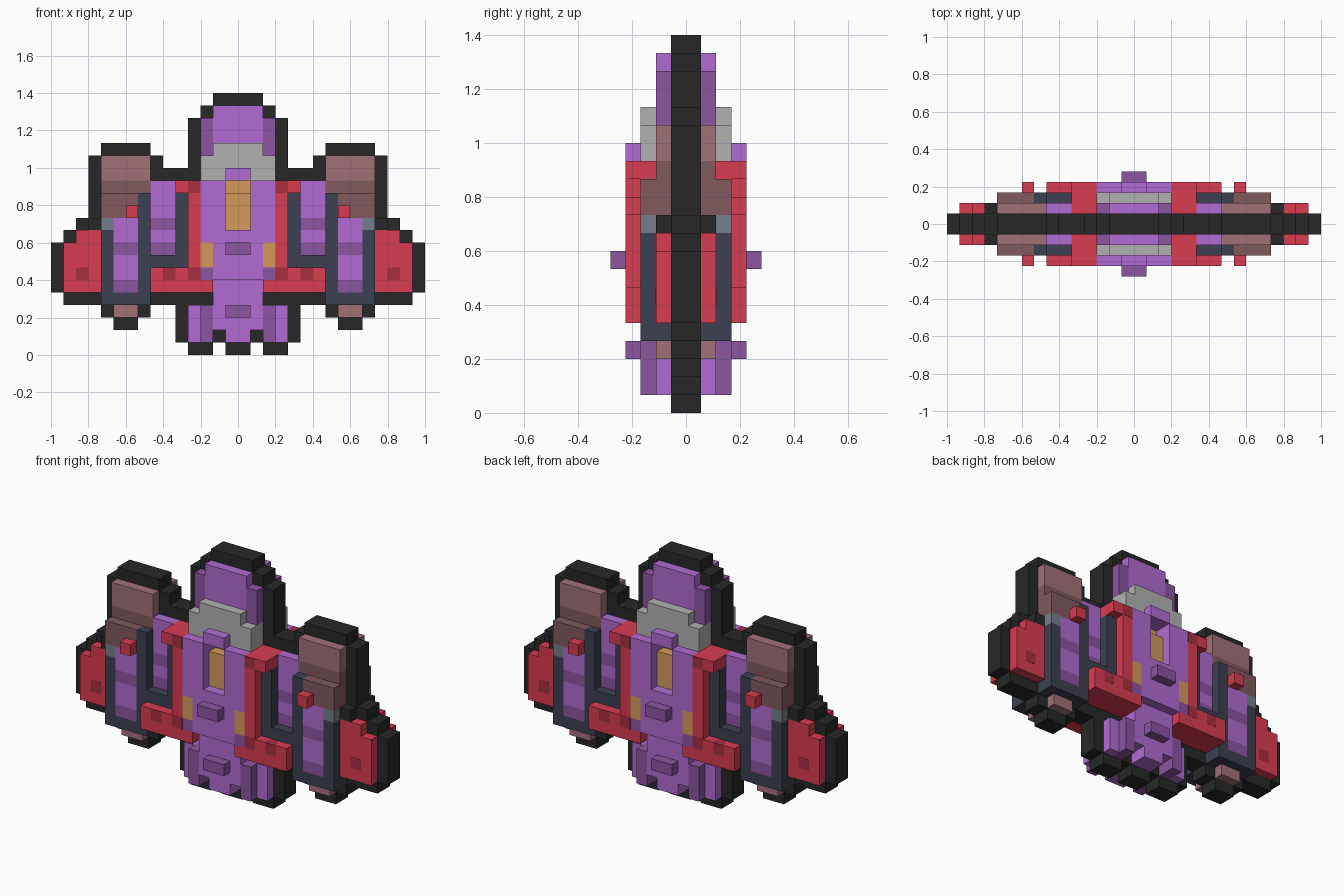
import bpy, bmesh

if "Cube" in bpy.data.objects:
    bpy.data.objects.remove(bpy.data.objects["Cube"])

U = 1 / 15      # block size in x and z
D = 0.056       # thickness of one relief layer


def paint(name, rgb):
    m = bpy.data.materials.new(name)
    m.diffuse_color = (*[(c / 255) ** 2.2 for c in rgb], 1)
    m.use_nodes = True
    m.node_tree.nodes["Principled BSDF"].inputs["Base Color"].default_value = m.diffuse_color
    return m


black = paint("black", (43, 44, 44))
purple = paint("purple", (176, 107, 210))
violet = paint("violet", (139, 85, 160))
grey = paint("grey", (176, 176, 176))
brown = paint("brown", (160, 112, 120))
umber = paint("umber", (128, 90, 94))
red = paint("red", (216, 62, 82))
maroon = paint("maroon", (166, 50, 66))
navy = paint("navy", (62, 66, 82))
slate = paint("slate", (115, 125, 135))
orange = paint("orange", (210, 152, 92))


def part(name, mat, layer, *rects):
    """Blocks (x0, x1, z0, z1) mirrored in x, relief on both front and back."""
    bm = bmesh.new()
    h = (layer + 1) * D

    def box(x0, x1, z0, z1):
        r = bmesh.ops.create_cube(bm, size=1)
        for v in r["verts"]:
            v.co = ((x1 if v.co.x > 0 else x0) * U,
                    h if v.co.y > 0 else -h,
                    (z1 if v.co.z > 0 else z0) * U)

    for x0, x1, z0, z1 in rects:
        if x0 == 0:
            box(-x1, x1, z0, z1)
        else:
            box(x0, x1, z0, z1)
            box(-x1, -x0, z0, z1)
    me = bpy.data.meshes.new(name)
    bm.to_mesh(me)
    bm.free()
    me.materials.append(mat)
    ob = bpy.data.objects.new(name, me)
    bpy.context.collection.objects.link(ob)


SPOT = 0.02     # tiny lift for colour patches flush with their panel

# black core slab, column by column
part("core_slab", black, 0, (0, 1, 0, 21), (1, 2, 1, 21), (2, 3, 0, 20), (3, 4, 0, 19),
     (4, 5, 1, 15), (5, 6, 4, 15), (6, 7, 4, 16), (7, 8, 3, 17), (8, 10, 2, 17),
     (10, 11, 3, 17), (11, 12, 4, 16), (12, 13, 4, 11), (13, 14, 4, 10), (14, 15, 5, 9))
part("shoulder_block", black, 1, (11, 12, 10, 11))

# upper dome and collar
part("dome_front", purple, 1, (0, 2, 17, 20))
part("dome_edge", violet, 1, (2, 3, 16, 19))
part("collar", grey, 2, (0, 2, 16, 17), (1, 3, 14, 16), (0, 1, 15, 16))
part("collar_lip", purple, 3, (0, 1, 14, 15))

# raised central body with recessed orange window
part("body", purple, 3, (1, 2, 6, 14), (2, 3, 9, 14), (0, 1, 6, 10))
part("body_lower_edge", violet, 3, (2, 3, 6, 7))
part("window_upper", orange, 1, (0, 1, 13, 14))
part("window_lower", orange, 2, (0, 1, 10, 13))
part("body_lamps", orange, 3, (2, 3, 7, 9))
part("body_knob", violet, 4, (0, 1, 8, 9))

# lower body and legs
part("lower_body", purple, 2, (0, 2, 2, 6), (0, 1, 1, 2))
part("lower_knob", violet, 3, (0, 1, 3, 4))
part("leg_inner", violet, 2, (2, 3, 1, 4))
part("leg_outer", purple, 1, (3, 4, 1, 4))

# red frame around the body
part("red_frame", red, 3, (3, 4, 7, 14), (4, 5, 13, 14), (3, 7, 6, 7), (2, 7, 5, 6))
part("red_frame_patch", maroon, 3 + SPOT, (3, 4, 13, 14), (5, 6, 6, 7), (3, 4, 6, 7))

# recessed inner panels with bands
part("inner_panel", purple, 1, (5, 7, 11, 14), (5, 7, 9, 10))
part("inner_panel_band", violet, 1, (5, 7, 10, 11), (5, 7, 8, 9))

# navy rails
part("rails", navy, 2, (4, 5, 7, 13), (5, 7, 7, 8), (7, 8, 4, 13),
     (10, 11, 4, 10), (8, 10, 4, 5))

# outer panels with bands
part("outer_panel", purple, 2, (8, 10, 9, 11), (8, 10, 6, 8))
part("outer_panel_band", violet, 2, (8, 10, 8, 9), (8, 10, 5, 6))
part("rail_cap", slate, 2, (10, 11, 10, 11))
part("red_button", red, 3, (8, 9, 11, 12))

# brown towers and feet
part("tower_top", brown, 1, (7, 11, 14, 16))
part("tower_middle", umber, 1, (7, 11, 13, 14))
part("tower_base", umber, 2, (8, 11, 11, 13))
part("tower_foot", brown, 1, (8, 10, 3, 4))

# red side wings
part("wing", red, 1, (11, 13, 5, 10), (13, 14, 5, 9))
part("wing_patch", maroon, 1 + SPOT, (12, 13, 6, 7))
